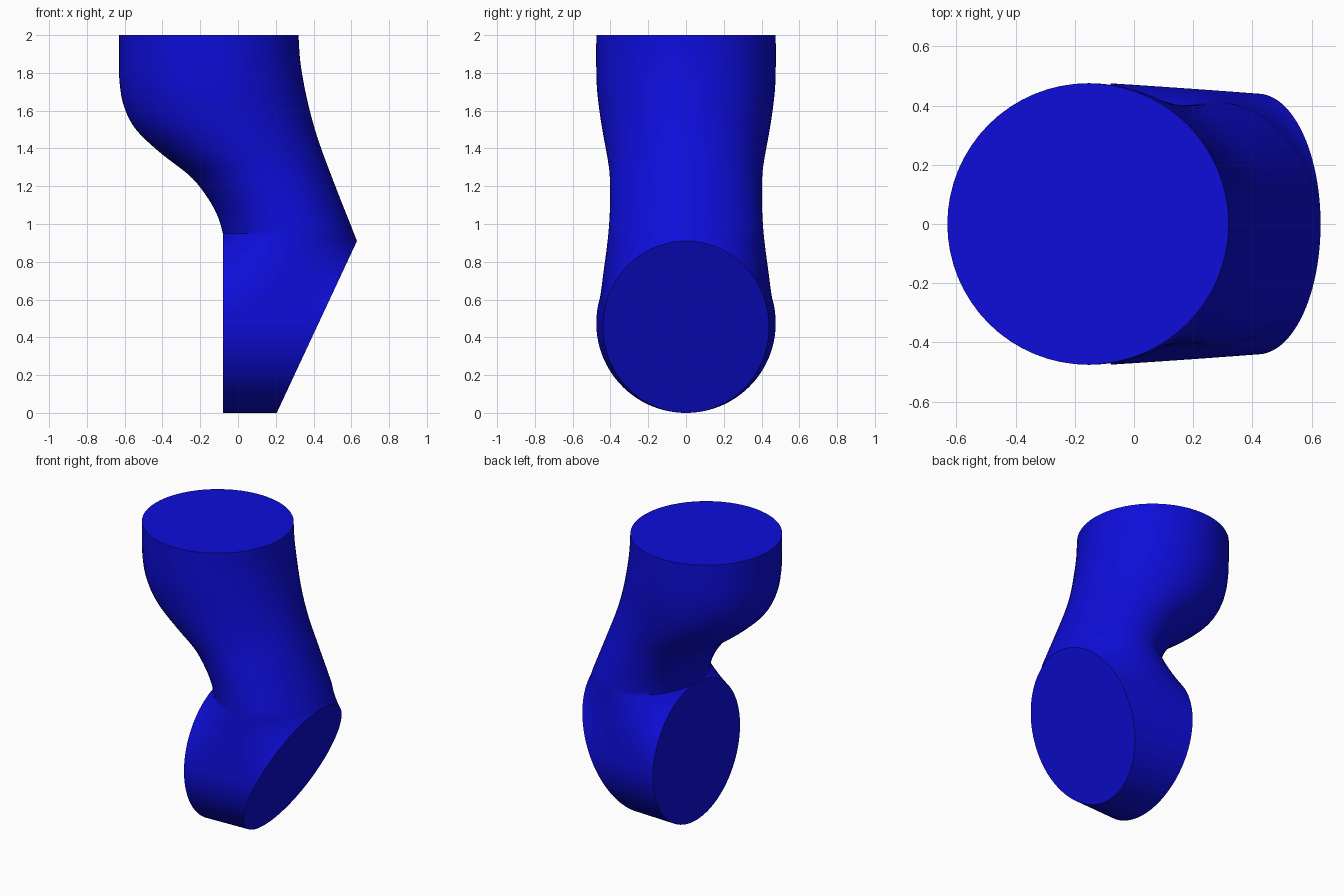
import bpy, bmesh, math

if "Cube" in bpy.data.objects:
    bpy.data.objects.remove(bpy.data.objects["Cube"])

RL, RZ, RY = 0.475, 0.455, 0.44     # left disc radius; slanted disc half height and half width
Z_HEEL, Z_CREASE = 2 * RZ, 2 * RL
N = 32                              # steps along each side curve

# profiles as (z, value): left edge, right edge, half depth at mid-section
LEFT = [(0.95, -0.08), (1.03, -0.103), (1.13, -0.155), (1.25, -0.25), (1.38, -0.415),
        (1.5, -0.54), (1.62, -0.603), (1.75, -0.627), (1.87, -0.63), (2.0, -0.63)]
RIGHT = [(0.91, 0.63), (1.24, 0.50), (1.46, 0.42), (1.65, 0.368), (1.85, 0.331), (2.0, 0.32)]
DEPTH = [(0.48, 0.458), (0.7, 0.44), (0.9, 0.416), (1.05, 0.404), (1.2, 0.402), (1.3, 0.408),
         (1.53, 0.448), (1.7, 0.47), (1.82, 0.475), (2.0, 0.475)]


def curve(pts, z):
    """Smooth cubic through the profile points."""
    def slope(i):
        a, b = pts[max(i - 1, 0)], pts[min(i + 1, len(pts) - 1)]
        return (b[1] - a[1]) / (b[0] - a[0])
    i = 0
    while i < len(pts) - 2 and z > pts[i + 1][0]:
        i += 1
    (z0, a), (z1, b) = pts[i], pts[i + 1]
    h = z1 - z0
    t = (z - z0) / h
    return (a * (2*t**3 - 3*t*t + 1) + b * (3*t*t - 2*t**3)
            + h * slope(i) * (t**3 - 2*t*t + t) + h * slope(i + 1) * (t**3 - t*t))


def section(z):
    """Horizontal slice: chord of left disc, bulging sides, chord of slanted disc."""
    xl = -0.08 if z <= Z_CREASE else curve(LEFT, z)
    xr = 0.205 + 0.425 * z / Z_HEEL if z <= Z_HEEL else curve(RIGHT, z)
    wl2 = max(0, RL**2 - (z - RL)**2)
    wr2 = max(0, RY**2 * (1 - ((z - RZ) / RZ)**2))
    mean = (wl2 + wr2) / 2
    bulge = max(0, curve(DEPTH, z)**2 - mean) if z > 0.48 else 0
    side = []
    for i in range(N + 1):
        t = (1 - math.cos(math.pi * i / N)) / 2
        y = math.sqrt(max(0, wl2 + (wr2 - wl2) * t + 4 * t * (1 - t) * bulge))
        side.append((xl + (xr - xl) * t, y))
    return [(x, -y, z) for x, y in side] + [(x, y, z) for x, y in reversed(side)]


# slice heights, denser towards the disc rims
zs = [Z_HEEL * (1 - math.cos(math.pi * i / 56)) / 2 for i in range(57)]
zs += [Z_HEEL + (Z_CREASE - Z_HEEL) * math.sin(math.pi / 2 * i / 8) for i in range(1, 9)]
zs += [Z_CREASE + (2 - Z_CREASE) * i / 40 for i in range(1, 41)]

# pipe body with its three flat ends
bm = bmesh.new()
rings = [[bm.verts.new(p) for p in section(z)] for z in zs]
for a, b in zip(rings, rings[1:]):
    for i in range(len(a)):
        j = (i + 1) % len(a)
        bm.faces.new((a[i], a[j], b[j], b[i]))
bm.faces.new(rings[-1])
bmesh.ops.remove_doubles(bm, verts=bm.verts, dist=0.0003)
bmesh.ops.recalc_face_normals(bm, faces=bm.faces)
mesh = bpy.data.meshes.new("pipe_branch")
bm.to_mesh(mesh)
bm.free()
pipe = bpy.data.objects.new("pipe_branch", mesh)
bpy.context.collection.objects.link(pipe)

blue = bpy.data.materials.new("blue")
blue.diffuse_color = (0.004, 0.004, 0.7, 1)
blue.use_nodes = True
blue.node_tree.nodes["Principled BSDF"].inputs["Base Color"].default_value = blue.diffuse_color
mesh.materials.append(blue)

bpy.context.view_layer.objects.active = pipe
pipe.select_set(True)
bpy.ops.object.shade_smooth_by_angle(angle=math.radians(30))
